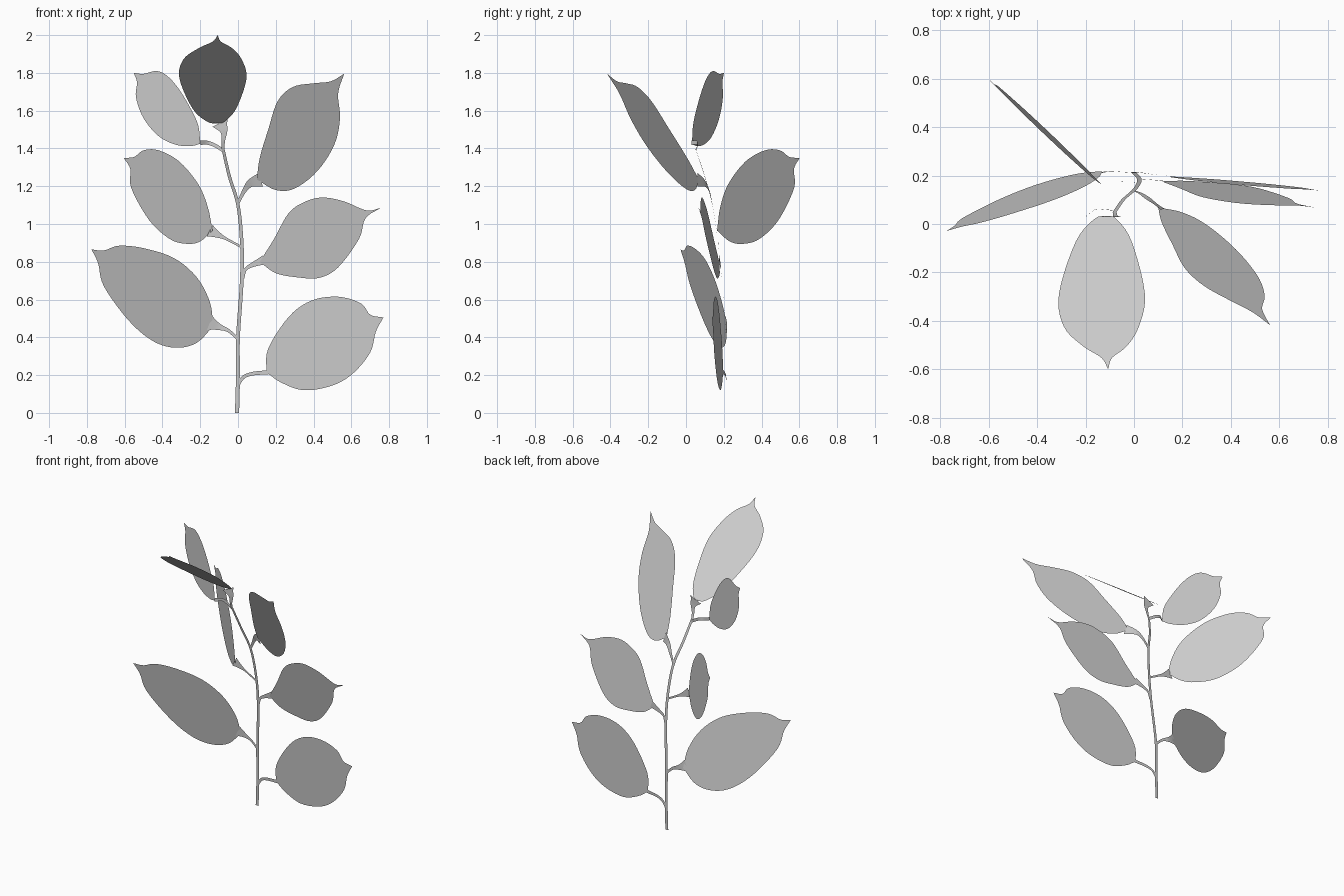
import bpy
from mathutils import Vector


def spline(pts, steps=5):
    """Smooth Catmull-Rom path through the points."""
    p = [Vector(q) for q in pts]
    p = [p[0] * 2 - p[1]] + p + [p[-1] * 2 - p[-2]]
    out = []
    for i in range(1, len(p) - 2):
        a, b, c, d = p[i - 1:i + 3]
        for s in range(steps):
            t = s / steps
            out.append(0.5 * (2 * b + (c - a) * t + (2 * a - 5 * b + 4 * c - d) * t ** 2
                              + (3 * b - a - 3 * c + d) * t ** 3))
    return out + [p[-2]]


def strip(name, rows):
    """Thin sheet lofted across rows of points."""
    n = len(rows[0])
    verts = [v for r in rows for v in r]
    faces = [(i * n + j, i * n + j + 1, (i + 1) * n + j + 1, (i + 1) * n + j)
             for i in range(len(rows) - 1) for j in range(n - 1)]
    me = bpy.data.meshes.new(name)
    me.from_pydata(verts, [], faces)
    me.validate()
    for poly in me.polygons:
        poly.use_smooth = True
    ob = bpy.data.objects.new(name, me)
    bpy.context.collection.objects.link(ob)
    return ob


def ribbon(name, pts, w0, w1, power=1):
    """Flat stalk facing the front, its width running from w0 to w1."""
    path = spline(pts)
    rows = []
    for i, p in enumerate(path):
        d = path[min(i + 1, len(path) - 1)] - path[max(i - 1, 0)]
        side = Vector((d.z, 0, -d.x)).normalized()
        w = w0 + (w1 - w0) * (i / (len(path) - 1)) ** power
        rows.append([p - side * w / 2, p + side * w / 2])
    strip(name, rows)


def leaf(name, plane, base, tip, upper, lower):
    """Leaf blade: two front-view edges from base to tip, laid on y = a + bx + cz."""
    a, b, c = plane
    u, l = (spline([base] + e + [tip]) for e in (upper, lower))
    rows = []
    for p, q in zip(u, l):
        row = [p.lerp(q, k / 4) for k in range(5)]
        rows.append([(v.x, a + b * v.x + c * v.y, v.y) for v in row])
    strip(name, rows)


# main stem
ribbon("stem", [(-0.005, 0.215, 0), (0, 0.215, 0.2), (0, 0.212, 0.4), (0.02, 0.19, 0.7),
                (0.02, 0.17, 0.9), (0, 0.14, 1.1), (-0.045, 0.1, 1.25), (-0.08, 0.05, 1.4)],
       0.022, 0.016)

# leaf stalks, flaring into the blades
ribbon("stalk_lower_right", [(0.0, 0.215, 0.15), (0.03, 0.212, 0.19), (0.08, 0.205, 0.208),
                             (0.16, 0.197, 0.215)], 0.018, 0.022, 3)
ribbon("stalk_lower_left", [(0, 0.212, 0.39), (-0.05, 0.215, 0.435), (-0.1, 0.218, 0.455),
                            (-0.15, 0.21, 0.475)], 0.015, 0.08, 3)
ribbon("stalk_middle_right", [(0.025, 0.187, 0.71), (0.04, 0.185, 0.76), (0.08, 0.182, 0.785),
                              (0.14, 0.176, 0.81)], 0.015, 0.05, 3)
ribbon("stalk_middle_left", [(0.015, 0.172, 0.88), (-0.06, 0.175, 0.92), (-0.1, 0.175, 0.94),
                             (-0.15, 0.175, 0.965)], 0.012, 0.07, 3)
ribbon("stalk_upper_right", [(-0.005, 0.14, 1.1), (0.03, 0.125, 1.17), (0.065, 0.1, 1.215),
                             (0.12, 0.06, 1.235)], 0.015, 0.075, 2)
ribbon("stalk_upper_left", [(-0.08, 0.055, 1.39), (-0.12, 0.06, 1.415), (-0.16, 0.06, 1.43),
                            (-0.2, 0.03, 1.43)], 0.018, 0.022)
ribbon("stalk_top", [(-0.08, 0.05, 1.39), (-0.078, 0.035, 1.44), (-0.075, 0.03, 1.49),
                     (-0.095, 0.03, 1.535)], 0.016, 0.09, 3)

# leaf blades
leaf("leaf_lower_right", (0.215, -0.08, -0.03), (0.15, 0.215), (0.77, 0.505),
     [(0.16, 0.34), (0.27, 0.51), (0.39, 0.595), (0.53, 0.615), (0.65, 0.58), (0.70, 0.52)],
     [(0.23, 0.16), (0.35, 0.12), (0.5, 0.145), (0.61, 0.21), (0.70, 0.32), (0.73, 0.43)])
leaf("leaf_lower_left", (0.336, 0.27, -0.18), (-0.13, 0.46), (-0.775, 0.865),
     [(-0.15, 0.59), (-0.22, 0.72), (-0.34, 0.82), (-0.5, 0.872), (-0.63, 0.885), (-0.71, 0.86)],
     [(-0.22, 0.37), (-0.33, 0.345), (-0.45, 0.38), (-0.58, 0.49), (-0.71, 0.67), (-0.74, 0.79)])
leaf("leaf_middle_right", (0.33, -0.09, -0.18), (0.115, 0.80), (0.755, 1.085),
     [(0.19, 0.92), (0.27, 1.06), (0.36, 1.12), (0.45, 1.14), (0.56, 1.12), (0.68, 1.072)],
     [(0.2, 0.74), (0.32, 0.717), (0.43, 0.715), (0.53, 0.77), (0.64, 0.92), (0.675, 1.03)])
leaf("leaf_middle_left", (0.09, -0.98, -0.06), (-0.135, 0.965), (-0.605, 1.35),
     [(-0.16, 1.09), (-0.21, 1.21), (-0.31, 1.33), (-0.42, 1.39), (-0.5, 1.39), (-0.55, 1.355)],
     [(-0.2, 0.908), (-0.27, 0.895), (-0.36, 0.92), (-0.47, 1.02), (-0.565, 1.19), (-0.57, 1.29)])
leaf("leaf_upper_right", (0.708, -0.47, -0.48), (0.1, 1.235), (0.562, 1.795),
     [(0.115, 1.35), (0.16, 1.5), (0.21, 1.65), (0.29, 1.725), (0.4, 1.745), (0.49, 1.755)],
     [(0.2, 1.18), (0.3, 1.188), (0.42, 1.28), (0.51, 1.42), (0.54, 1.56), (0.53, 1.69)])
leaf("leaf_upper_left", (-0.064, -0.48, 0), (-0.2, 1.425), (-0.552, 1.8),
     [(-0.21, 1.52), (-0.25, 1.61), (-0.31, 1.71), (-0.37, 1.78), (-0.43, 1.81), (-0.5, 1.795)],
     [(-0.25, 1.413), (-0.33, 1.42), (-0.42, 1.465), (-0.5, 1.56), (-0.54, 1.67), (-0.535, 1.75)])
leaf("leaf_top", (2.11, 0, -1.355), (-0.11, 1.535), (-0.107, 2.0),
     [(-0.16, 1.54), (-0.24, 1.61), (-0.31, 1.77), (-0.29, 1.87), (-0.21, 1.93), (-0.135, 1.965)],
     [(-0.075, 1.54), (-0.01, 1.61), (0.045, 1.77), (0.02, 1.87), (-0.03, 1.93), (-0.09, 1.965)])
